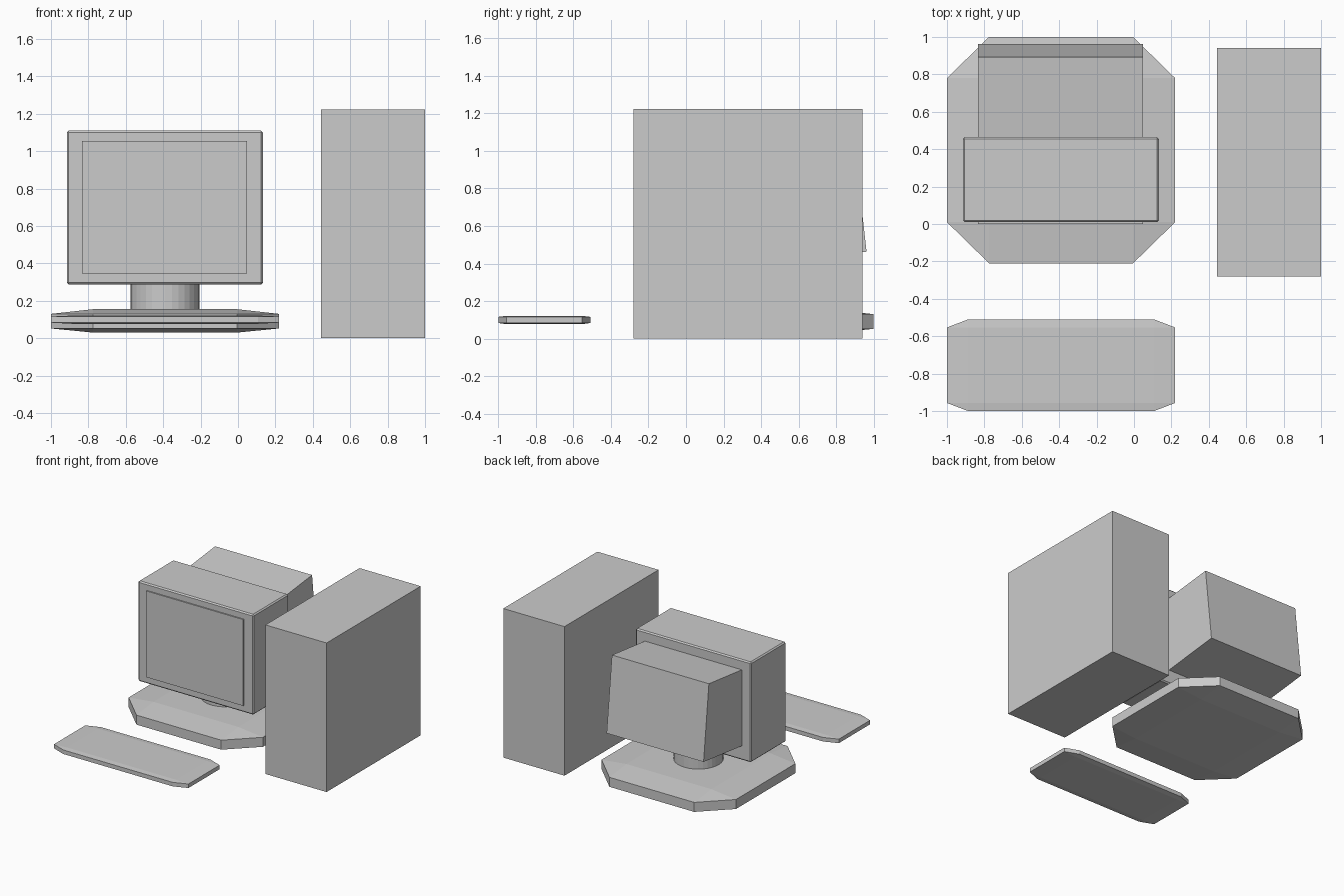
import bpy, bmesh

if "Cube" in bpy.data.objects:
    bpy.data.objects.remove(bpy.data.objects["Cube"])


def finish(name, bm):
    bmesh.ops.recalc_face_normals(bm, faces=bm.faces[:])
    me = bpy.data.meshes.new(name)
    bm.to_mesh(me)
    bm.free()
    ob = bpy.data.objects.new(name, me)
    bpy.context.collection.objects.link(ob)
    return ob


def box(name, lo, hi, bevel=0):
    bm = bmesh.new()
    bmesh.ops.create_cube(bm, size=1)
    for v in bm.verts:
        v.co = [(a + b) / 2 + c * (b - a) for a, b, c in zip(lo, hi, v.co)]
    ob = finish(name, bm)
    if bevel:
        mod = ob.modifiers.new("edge", "BEVEL")
        mod.width = bevel
        mod.segments = 1
    return ob


def slab(name, x, y, cx, cy, z_mid, z_rim):
    """Octagonal slab: raised centre rectangle sloping to a thinner rim."""
    bm = bmesh.new()
    xi, yi = (x[0] + cx, x[1] - cx), (y[0] + cy, y[1] - cy)
    rings = []
    for side in (0, 1):
        o = [bm.verts.new((a, b, z_rim[side])) for a, b in (
            (xi[0], y[0]), (xi[1], y[0]), (x[1], yi[0]), (x[1], yi[1]),
            (xi[1], y[1]), (xi[0], y[1]), (x[0], yi[1]), (x[0], yi[0]))]
        c = [bm.verts.new((a, b, z_mid[side])) for a, b in (
            (xi[0], yi[0]), (xi[1], yi[0]), (xi[1], yi[1]), (xi[0], yi[1]))]
        bm.faces.new(c)
        for i in range(4):
            a, b = o[2 * i], o[2 * i + 1]
            bm.faces.new((a, b, c[(i + 1) % 4], c[i]))
            bm.faces.new((b, o[(2 * i + 2) % 8], c[(i + 1) % 4]))
        rings.append(o)
    for i in range(8):
        j = (i + 1) % 8
        bm.faces.new((rings[0][i], rings[0][j], rings[1][j], rings[1][i]))
    return finish(name, bm)


# Computer case
box("tower_case", (0.445, -0.28, 0), (1.0, 0.94, 1.223))

# Keyboard and monitor foot share the same chamfered slab shape
slab("keyboard", (-1, 0.22), (-1, -0.51), 0.113, 0.043, (0.077, 0.121), (0.083, 0.116))
slab("monitor_foot", (-1, 0.22), (-0.21, 1.0), 0.225, 0.22, (0.03, 0.155), (0.052, 0.13))

# Stand neck
bpy.ops.mesh.primitive_cylinder_add(vertices=32, radius=0.185, depth=0.21,
                                    location=(-0.39, 0.395, 0.215))
bpy.context.object.name = "stand_neck"

# Monitor housing and slightly proud screen
box("monitor_housing", (-0.915, 0.01, 0.287), (0.133, 0.465, 1.11), 0.01)
box("screen", (-0.833, 0.0, 0.345), (0.047, 0.06, 1.053))

# Tilted tube cover behind the housing, extruded from its side profile
bm = bmesh.new()
profile = [(0.3, 0.385), (0.962, 0.463), (0.893, 1.078), (0.3, 1.01)]
face = bm.faces.new([bm.verts.new((-0.833, y, z)) for y, z in profile])
ext = bmesh.ops.extrude_face_region(bm, geom=[face])
bmesh.ops.translate(bm, vec=(0.88, 0, 0),
                    verts=[g for g in ext["geom"] if isinstance(g, bmesh.types.BMVert)])
finish("tube_cover", bm)
